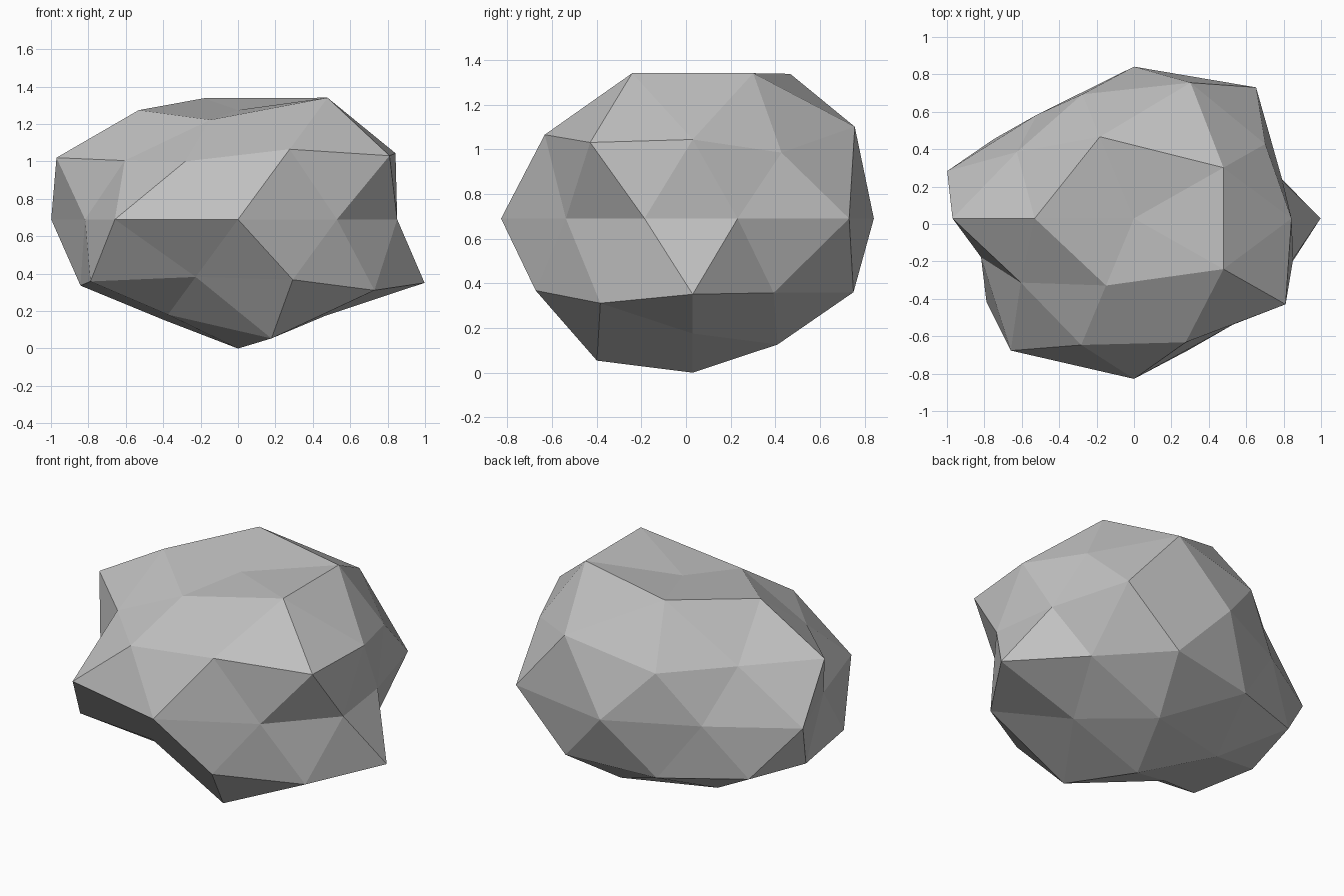
import bpy, bmesh, math

if "Cube" in bpy.data.objects:
    bpy.data.objects.remove(bpy.data.objects["Cube"])

# Radius of each rock corner, ring by ring from bottom to top,
# each ring listed counter-clockwise from the +x side.
RADII = [
    1.015,                                   # bottom tip
    0.89, 0.975, 0.93, 0.88, 1.10,           # lower cap
    0.93, 1.0, 0.99, 0.86, 1.06,             # lower flank edges
    1.115, 1.085, 1.035, 1.09, 1.06,         # lower flank corners
    0.835, 1.11, 1.04, 0.88, 1.05,           # waist, back half
    0.86, 1.12, 1.10, 0.90, 0.895,           # waist, front half
    0.97, 1.0, 1.085, 1.02, 1.12,            # upper flank corners
    0.99, 1.15, 0.91, 0.88, 1.05,            # upper flank edges
    1.125, 1.12, 1.01, 0.92, 1.125,          # upper cap
    0.86,                                    # top dip
]


def ring_order(v):
    angle = round(math.degrees(math.atan2(v.co.y, v.co.x))) % 360
    return (round(v.co.z, 2), angle)


# Rock: a faceted sphere with uneven radii, squashed in y and z
bm = bmesh.new()
bmesh.ops.create_icosphere(bm, subdivisions=2, radius=1.0)
for v in bm.verts:
    v.co.normalize()
# turn so that a lower corner points to +x
if any(abs(v.co.z + 0.4472) < 0.01 and v.co.x < -0.88 for v in bm.verts):
    for v in bm.verts:
        v.co.x, v.co.y = -v.co.x, -v.co.y
for v, r in zip(sorted(bm.verts, key=ring_order), RADII):
    x, y, z = v.co * r
    v.co = (x, 0.03 + 0.78 * y, 0.69 + 0.68 * z)
bmesh.ops.recalc_face_normals(bm, faces=bm.faces)

mesh = bpy.data.meshes.new("rock")
bm.to_mesh(mesh)
bm.free()
rock = bpy.data.objects.new("rock", mesh)
bpy.context.collection.objects.link(rock)

# Plain grey stone
stone = bpy.data.materials.new("grey stone")
stone.diffuse_color = (0.53, 0.53, 0.53, 1.0)
stone.use_nodes = True
stone.node_tree.nodes["Principled BSDF"].inputs["Base Color"].default_value = stone.diffuse_color
mesh.materials.append(stone)
